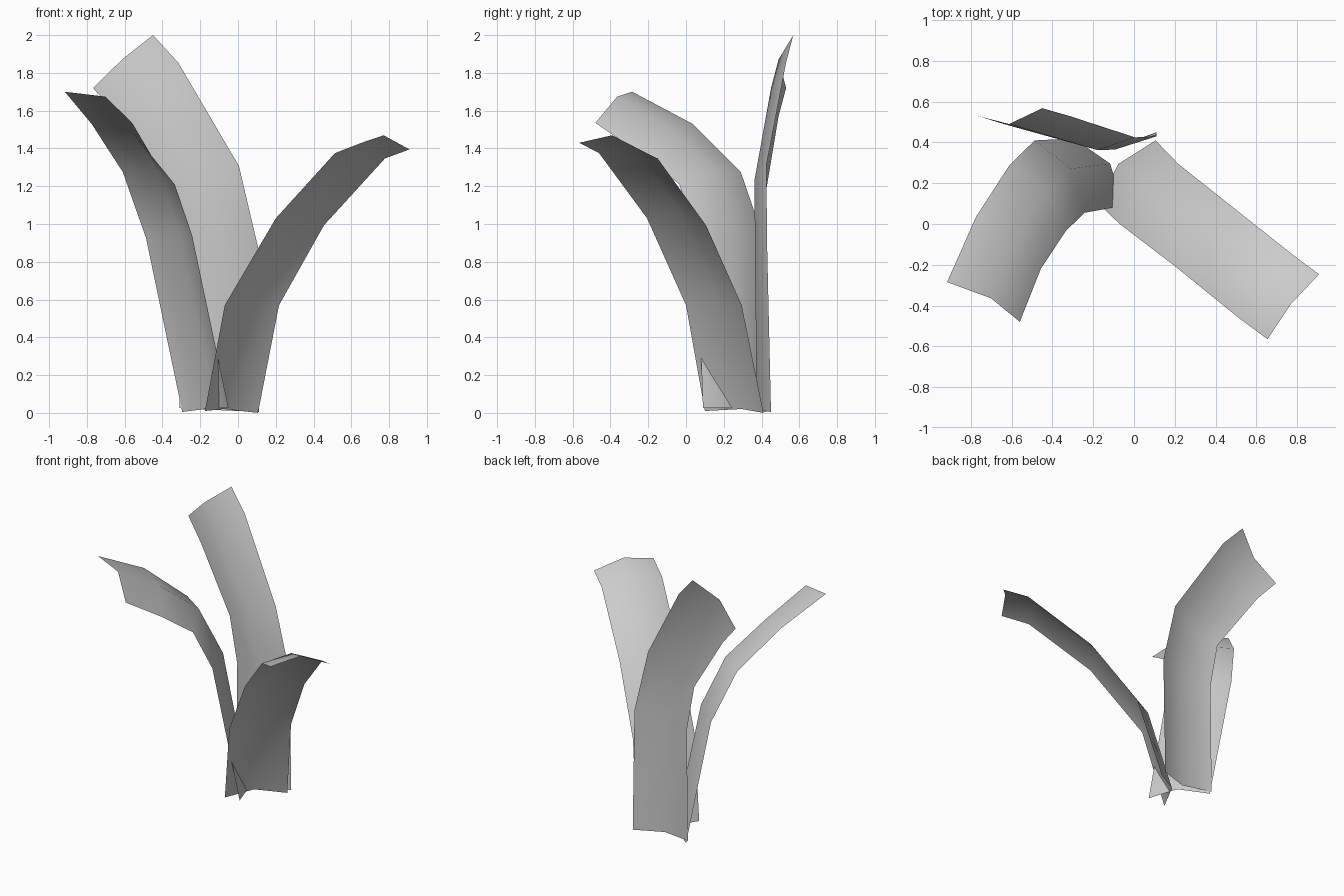
import bpy
from mathutils import Vector

if "Cube" in bpy.data.objects:
    bpy.data.objects.remove(bpy.data.objects["Cube"])


def leaf(name, edge_a, edge_b, lift):
    """Curved strip between two edge paths, with a midrib raised by lift."""
    a = [Vector(p) for p in edge_a]
    b = [Vector(p) for p in edge_b]
    mid = [(p + q) / 2 for p, q in zip(a, b)]
    n = len(mid)
    verts = []
    for i in range(n):
        along = mid[min(i + 1, n - 1)] - mid[max(i - 1, 0)]
        normal = along.cross(b[i] - a[i]).normalized()
        rib = mid[i] + normal * lift
        rib.z = max(rib.z, 0.0)
        verts += [a[i], rib, b[i]]
    faces = [(3 * i + j, 3 * i + j + 1, 3 * i + j + 4, 3 * i + j + 3)
             for i in range(n - 1) for j in range(2)]
    mesh = bpy.data.meshes.new(name)
    mesh.from_pydata(verts, [], faces)
    mesh.shade_smooth()
    obj = bpy.data.objects.new(name, mesh)
    bpy.context.collection.objects.link(obj)
    return obj


# leaf arching to the right and front
leaf("right_leaf",
     [(-.175, .10, .01), (-.07, 0, .57), (.20, -.206, 1.03),
      (.513, -.46, 1.375), (.655, -.565, 1.43)],
     [(.106, .41, 0), (.217, .295, .57), (.455, .106, .993),
      (.778, -.15, 1.347), (.908, -.247, 1.395)], .06)

# leaf arching to the left and front
leaf("left_leaf",
     [(-.295, .42, .005), (-.487, .41, .926), (-.61, .29, 1.275),
      (-.775, .035, 1.53), (-.917, -.285, 1.70)],
     [(-.05, .09, .025), (-.243, .055, .94), (-.335, -.035, 1.21),
      (-.457, -.22, 1.36), (-.56, -.48, 1.535)], .07)

# tall upright leaf at the back
leaf("back_leaf",
     [(.11, .45, .005), (.11, .43, .86), (.005, .425, 1.307),
      (-.317, .53, 1.855), (-.45, .568, 2.0)],
     [(-.31, .42, .025), (-.30, .42, .82), (-.36, .42, 1.15),
      (-.637, .49, 1.57), (-.767, .53, 1.72)], .06)
